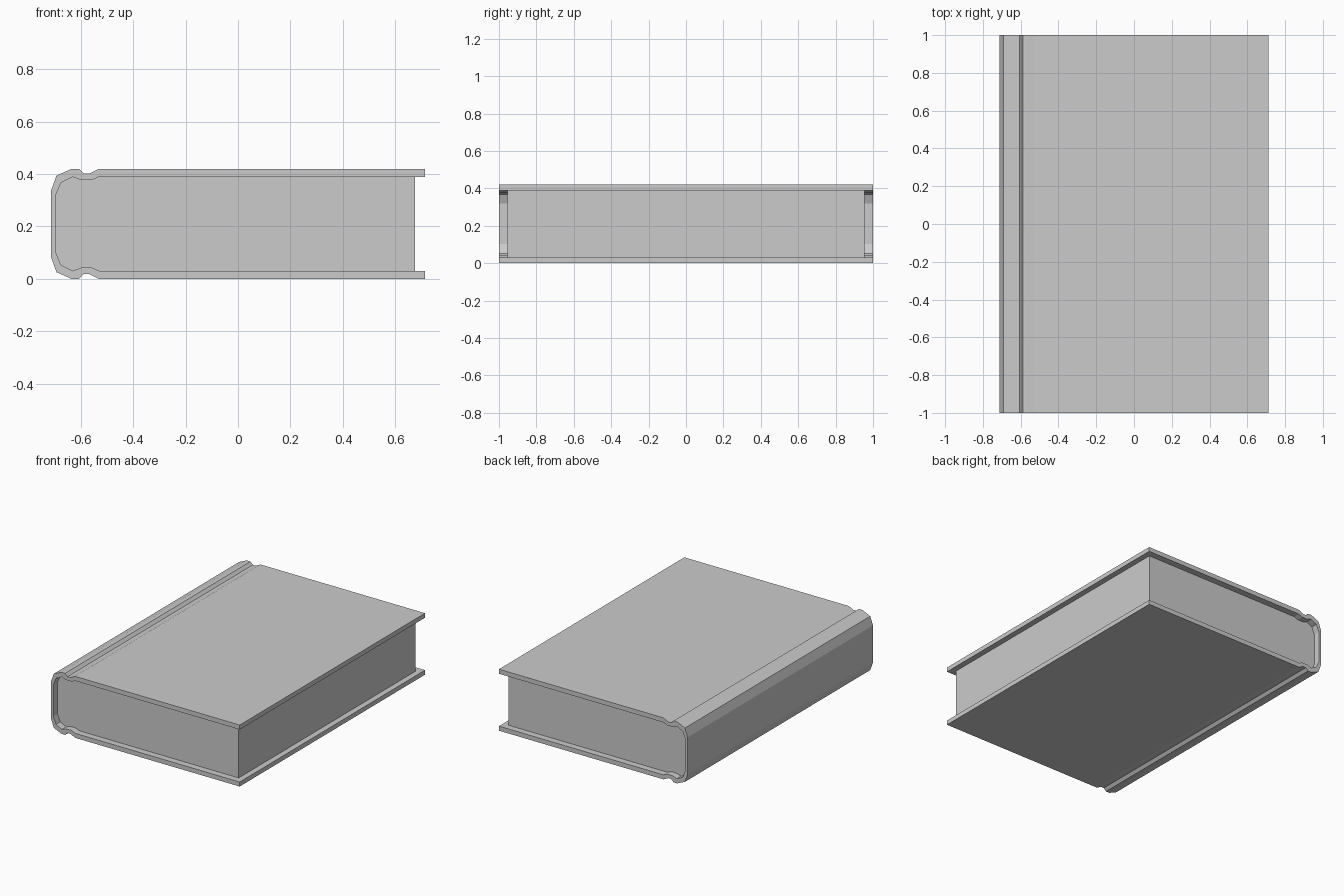
import bpy, bmesh

if "Cube" in bpy.data.objects:
    bpy.data.objects.remove(bpy.data.objects["Cube"])

MID_Z = 0.21  # the book is symmetric about this height


def mirrored(half):
    """Complete a top-half profile with its reflection below MID_Z."""
    return half + [(x, 2 * MID_Z - z) for x, z in reversed(half)]


def extrude_profile(name, profile, half_depth):
    """Extrude an XZ profile symmetrically along y."""
    mesh = bpy.data.meshes.new(name)
    bm = bmesh.new()
    face = bm.faces.new([bm.verts.new((x, -half_depth, z)) for x, z in profile])
    ext = bmesh.ops.extrude_face_region(bm, geom=[face])
    moved = [v for v in ext["geom"] if isinstance(v, bmesh.types.BMVert)]
    bmesh.ops.translate(bm, verts=moved, vec=(0, 2 * half_depth, 0))
    bmesh.ops.recalc_face_normals(bm, faces=bm.faces)
    bm.to_mesh(mesh)
    bm.free()
    obj = bpy.data.objects.new(name, mesh)
    bpy.context.collection.objects.link(obj)
    return obj


# Top-half profiles, from fore edge over the hinge groove to the spine
outer_half = [(0.713, 0.42), (-0.53, 0.42), (-0.566, 0.402), (-0.588, 0.402),
              (-0.606, 0.42), (-0.634, 0.42), (-0.692, 0.394), (-0.713, 0.336)]
inner_half = [(-0.53, 0.389), (-0.557, 0.377), (-0.598, 0.377),
              (-0.63, 0.389), (-0.675, 0.367), (-0.695, 0.318)]

# Cover: boards, hinges and rounded spine in one C-shaped shell
inner_cover = mirrored([(0.713, 0.389)] + inner_half)
extrude_profile("cover", mirrored(outer_half) + inner_cover[::-1], 1.0)

# Page block: fills the cover, set back from the three open edges
extrude_profile("pages", mirrored([(0.674, 0.389)] + inner_half), 0.955)
